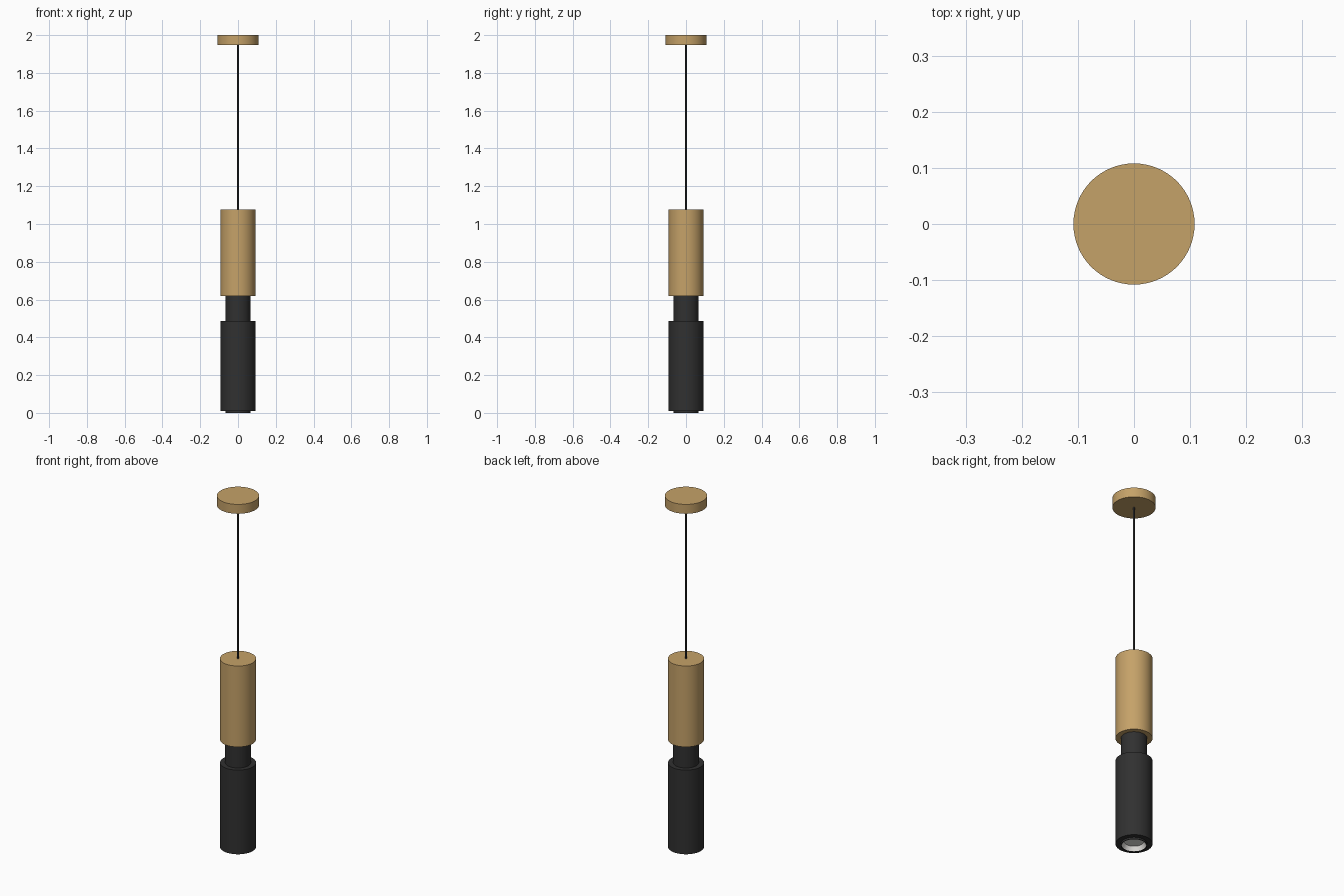
import bpy, bmesh
from math import cos, sin, tau

if "Cube" in bpy.data.objects:
    bpy.data.objects.remove(bpy.data.objects["Cube"])

SIDES = 64


def material(name, color):
    m = bpy.data.materials.new(name)
    m.diffuse_color = (*color, 1)
    m.use_nodes = True
    m.node_tree.nodes["Principled BSDF"].inputs["Base Color"].default_value = m.diffuse_color
    return m


brass = material("brass", (0.56, 0.36, 0.14))
black = material("black", (0.03, 0.03, 0.03))
white = material("white", (0.8, 0.78, 0.75))


def lathe(name, profile, mat, sides=SIDES):
    """Revolve (radius, z) points, bottom to top along the outside; r = 0 becomes a pole."""
    bm = bmesh.new()
    rings = []
    for r, z in profile:
        n = sides if r > 0 else 1
        rings.append([bm.verts.new((r * cos(tau * i / sides), r * sin(tau * i / sides), z))
                      for i in range(n)])
    for a, b in zip(rings, rings[1:]):
        for i in range(sides):
            j = (i + 1) % sides
            quad = [a[i % len(a)], a[j % len(a)], b[j % len(b)], b[i % len(b)]]
            bm.faces.new(list(dict.fromkeys(quad)))
    mesh = bpy.data.meshes.new(name)
    bm.to_mesh(mesh)
    bm.free()
    mesh.materials.append(mat)
    obj = bpy.data.objects.new(name, mesh)
    bpy.context.collection.objects.link(obj)
    bpy.ops.object.select_all(action='DESELECT')
    obj.select_set(True)
    bpy.context.view_layer.objects.active = obj
    bpy.ops.object.shade_smooth_by_angle()
    return obj


def cylinder(name, r, z0, z1, mat, sides=SIDES):
    return lathe(name, [(0, z0), (r, z0), (r, z1), (0, z1)], mat, sides)


# Ceiling mount and hanging cord
cylinder("ceiling_canopy", 0.108, 1.947, 2.0, brass)
cylinder("cord", 0.005, 1.07, 1.95, black, 16)

# Upper brass body and the narrow neck below it
cylinder("upper_body", 0.0925, 0.618, 1.077, brass)
cylinder("neck", 0.066, 0.48, 0.625, black)

# Lower black body, open at the bottom for the lamp
lathe("lower_body", [(0.064, 0.04), (0.064, 0.01), (0.0925, 0.01),
                     (0.0925, 0.487), (0, 0.487)], black)

# Lamp rim projecting from the bottom
lathe("lamp_rim", [(0.062, 0.03), (0.062, 0.0), (0.066, 0.0), (0.066, 0.03)], black)

# Pale recessed reflector and diffuser
lathe("diffuser", [(0, 0.025), (0.05, 0.025), (0.062, 0.003)], white)
